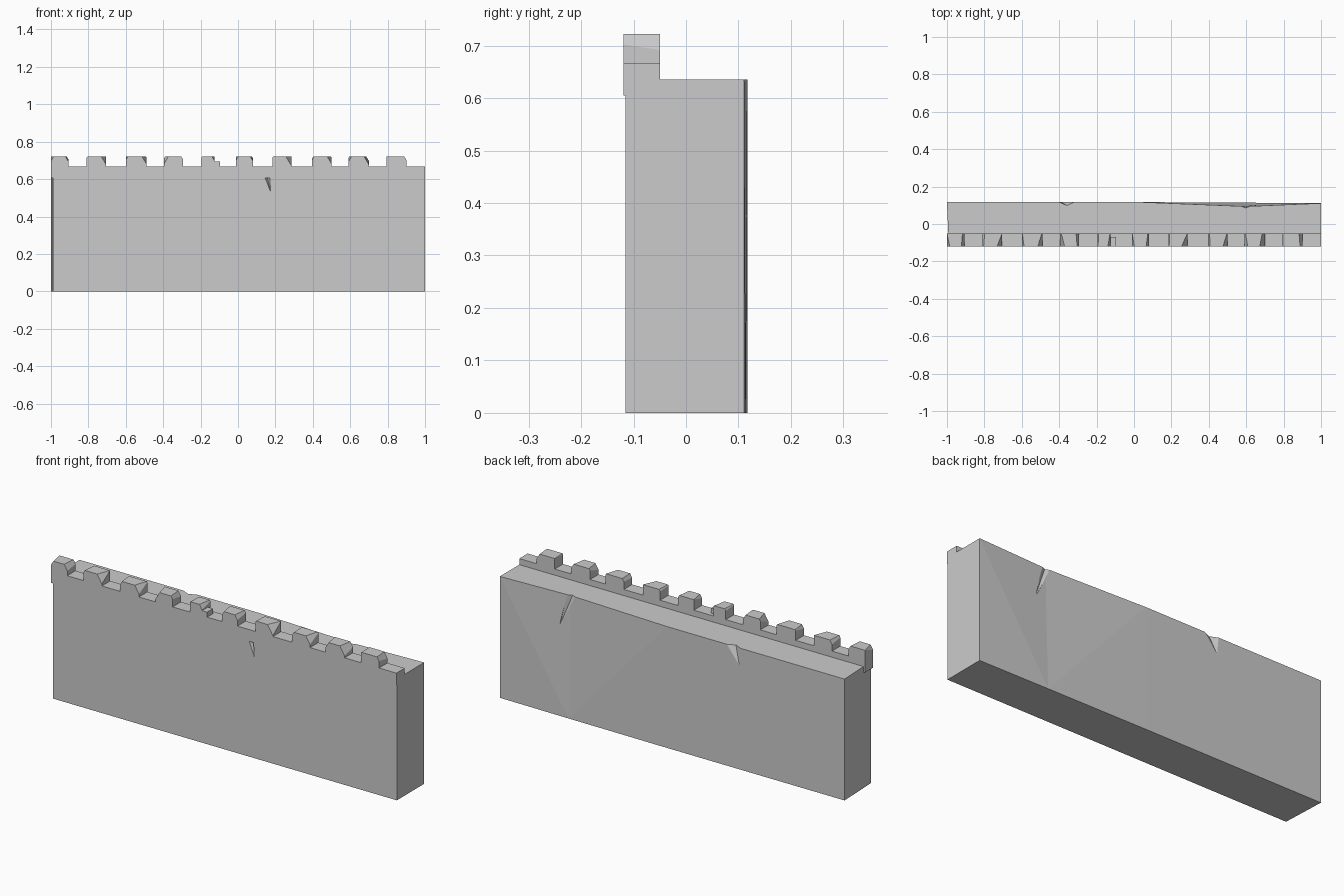
import bpy, bmesh

if "Cube" in bpy.data.objects:
    bpy.data.objects.remove(bpy.data.objects["Cube"])


def make_object(name, bm):
    bmesh.ops.recalc_face_normals(bm, faces=bm.faces)
    mesh = bpy.data.meshes.new(name)
    bm.to_mesh(mesh)
    bm.free()
    ob = bpy.data.objects.new(name, mesh)
    bpy.context.collection.objects.link(ob)
    return ob


def hull(name, points):
    bm = bmesh.new()
    for p in points:
        bm.verts.new(p)
    res = bmesh.ops.convex_hull(bm, input=bm.verts)
    loose = [v for v in bm.verts if not v.link_faces]
    bmesh.ops.delete(bm, geom=loose, context='VERTS')
    bmesh.ops.dissolve_limit(bm, angle_limit=0.01, verts=bm.verts, edges=bm.edges)
    return make_object(name, bm)


def box(name, x0, x1, y0, y1, z0, z1):
    return hull(name, [(x, y, z) for x in (x0, x1) for y in (y0, y1) for z in (z0, z1)])


# wall body: footprint with a slightly worn back, dipping in at the top edge
foot = [(-.99, -.115), (1, -.115), (1, .111), (.6, .114), (.03, .117), (-1, .117)]
crown = [(x, .094 if x == .6 else y) for x, y in foot]
bm = bmesh.new()
low = [bm.verts.new((x, y, 0)) for x, y in foot]
high = [bm.verts.new((x, y, .635)) for x, y in crown]
bm.faces.new(low)
bm.faces.new(high)
for i in range(len(foot)):
    j = (i + 1) % len(foot)
    bm.faces.new((low[i], low[j], high[j], high[i]))
bmesh.ops.triangulate(bm, faces=bm.faces)
wall = make_object("wall_body", bm)

# cracks: tapered wedges cut out of the faces (left, right, tip x, tip z, face y, depth, top z)
cracks = [
    (.565, .62, .66, .47, .097, -.012, .635),
    (-.40, -.31, -.39, .545, .117, -.02, .635),
    (.145, .17, .175, .53, -.115, .02, .605),
]
for xl, xr, xt, zt, y, depth, top in cracks:
    out = .02 if y > 0 else -.02
    up = .01 if y > 0 else 0
    cutter = hull("crack_cutter", [
        (xl, y, top + up), (xr, y, top + up), (xl, y + out, top + up), (xr, y + out, top + up),
        ((xl + xr) / 2, y + depth, top + up), (xt, y, zt), (xt, y + out, zt)])
    cutter.hide_render = True
    cutter.hide_set(True)
    mod = wall.modifiers.new("crack", 'BOOLEAN')
    mod.operation = 'DIFFERENCE'
    mod.solver = 'EXACT'
    mod.object = cutter
dg = bpy.context.evaluated_depsgraph_get()
cut_mesh = bpy.data.meshes.new_from_object(wall.evaluated_get(dg))
wall.modifiers.clear()
wall.data = cut_mesh
for ob in list(bpy.data.objects):
    if ob.name.startswith("crack_cutter"):
        bpy.data.objects.remove(ob)

# parapet along the front edge
FRONT, BACK = -.119, -.05
box("parapet", -1, 1, FRONT, BACK, .605, .667)

# worn merlons: left x, right x, chamfers front left / front right / back left / back right
merlons = [
    (-1, -.905, .025, .03, .0, .02),
    (-.81, -.705, .01, .045, .02, .0),
    (-.60, -.49, .02, .04, .005, .005),
    (-.395, -.295, .04, .015, .01, .025),
    (-.195, -.125, .005, .025, .01, .005),
    (-.01, .08, .02, .025, .0, .01),
    (.185, .285, .005, .05, .01, .0),
    (.395, .50, .02, .04, .015, .005),
    (.59, .70, .03, .045, .01, .025),
    (.795, .90, .005, .02, .0, .03),
]
TOP = .722
for i, (x0, x1, fl, fr, bl, br) in enumerate(merlons):
    pts = []
    for y, cl, cr in ((FRONT, fl, fr), (BACK, bl, br)):
        pts += [(x0, y, .66), (x1, y, .66),
                (x0, y, TOP - cl), (x0 + cl * .6, y, TOP),
                (x1 - cr * .6, y, TOP), (x1, y, TOP - cr)]
    hull(f"merlon_{i + 1}", pts)

# broken remainder beside the fifth merlon
box("merlon_stub", -.13, -.095, FRONT, BACK - .02, .66, .693)
